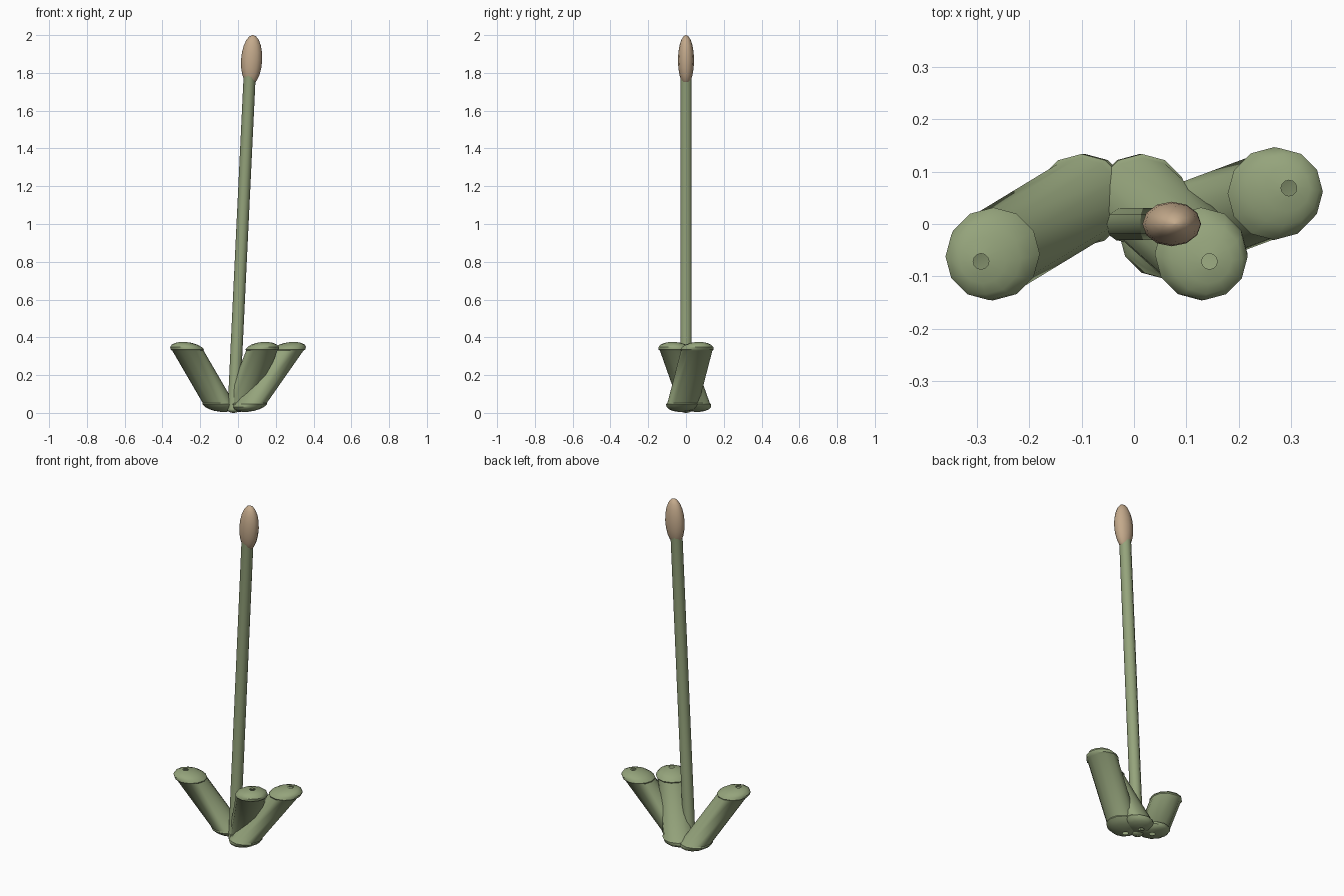
import bpy, bmesh, math

if "Cube" in bpy.data.objects:
    bpy.data.objects.remove(bpy.data.objects["Cube"])


def material(name, rgb):
    m = bpy.data.materials.new(name)
    m.diffuse_color = (*rgb, 1)
    m.use_nodes = True
    m.node_tree.nodes["Principled BSDF"].inputs["Base Color"].default_value = m.diffuse_color
    return m


GREEN = material("stem_green", (0.30, 0.37, 0.20))
TAN = material("bud_tan", (0.55, 0.40, 0.26))


def loft(name, sides, base, slope, profile, mat, ysquash=1.0, close=False):
    """Horizontal rings (radius, z) whose centres follow a leaning axis."""
    bm = bmesh.new()
    z0 = base[2]
    rings = []
    for r, z in profile:
        cx = base[0] + slope[0] * (z - z0)
        cy = base[1] + slope[1] * (z - z0)
        rings.append([bm.verts.new((cx + r * math.cos(2 * math.pi * i / sides),
                                    cy + r * ysquash * math.sin(2 * math.pi * i / sides), z))
                      for i in range(sides)])
    for a, b in zip(rings, rings[1:]):
        for i in range(sides):
            j = (i + 1) % sides
            bm.faces.new((a[i], a[j], b[j], b[i]))
    if close:
        bm.faces.new(rings[0][::-1])
        bm.faces.new(rings[-1])
    me = bpy.data.meshes.new(name)
    bm.to_mesh(me)
    bm.free()
    me.materials.append(mat)
    ob = bpy.data.objects.new(name, me)
    bpy.context.collection.objects.link(ob)
    bpy.ops.object.select_all(action='DESELECT')
    ob.select_set(True)
    bpy.context.view_layer.objects.active = ob
    bpy.ops.object.shade_smooth_by_angle(angle=math.radians(40))
    return ob


def capsule(rim, shaft, zb, zt, h, tip):
    """Shaft with a flattened dome, open at the tip, on each end."""
    end = math.acos(tip / rim)
    dome = [(rim * math.cos(end * k / 4), h * math.sin(end * k / 4)) for k in range(5)]
    low = [(r, zb - d) for r, d in reversed(dome)]
    high = [(r, zt + d) for r, d in dome]
    return low + [(shaft, zb + 0.006), (shaft, zt - 0.006)] + high


# Three leaning pods: bottom centre, top centre
ZB, ZT = 0.046, 0.335
pods = [("left_pod", (-0.10, 0.045), (-0.268, -0.057)),
        ("front_pod", (0.015, 0.045), (0.128, -0.057)),
        ("right_pod", (0.065, -0.017), (0.267, 0.058))]
for name, b, t in pods:
    slope = [(t[k] - b[k]) / (ZT - ZB) for k in range(2)]
    loft(name, 12, (*b, ZB), slope, capsule(0.0885, 0.083, ZB, ZT, 0.041, 0.015), GREEN)

# Tall slim stalk
loft("stalk", 10, (-0.023, 0, 0.02), (0.048, 0),
     capsule(0.033, 0.032, 0.018, 1.80, 0.018, 0.006), GREEN)

# Flattened bud on the tip
bud = [(max(0.056 * math.sin(math.pi * k / 10), 0.002),
        1.867 - 0.133 * math.cos(math.pi * k / 10)) for k in range(11)]
loft("bud", 12, (0.072, 0, 1.867), (0.048, 0), bud, TAN, ysquash=0.76, close=True)
